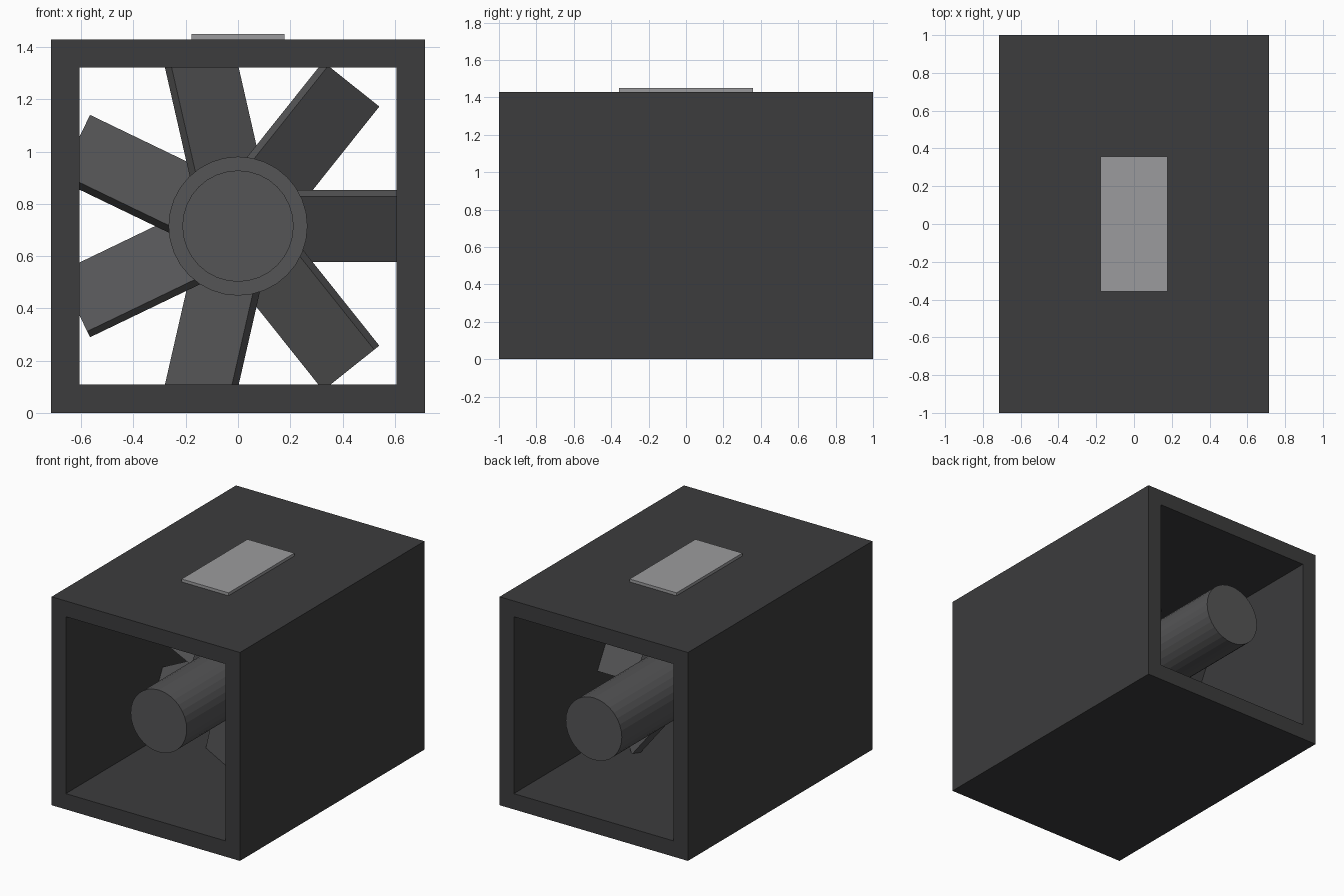
import bpy, bmesh, math
from mathutils import Matrix

if "Cube" in bpy.data.objects:
    bpy.data.objects.remove(bpy.data.objects["Cube"])

AXIS_Z = 0.715      # height of the fan axis
BLADES = 7


def make_material(name, shade):
    mat = bpy.data.materials.new(name)
    mat.diffuse_color = (shade, shade, shade * 1.03, 1)
    mat.use_nodes = True
    mat.node_tree.nodes["Principled BSDF"].inputs["Base Color"].default_value = mat.diffuse_color
    return mat


case_mat = make_material("dark_case", 0.045)
fan_mat = make_material("fan_grey", 0.09)
plate_mat = make_material("light_grey", 0.33)


def finish(name, bm, mat):
    bmesh.ops.recalc_face_normals(bm, faces=bm.faces)
    mesh = bpy.data.meshes.new(name)
    bm.to_mesh(mesh)
    bm.free()
    mesh.materials.append(mat)
    obj = bpy.data.objects.new(name, mesh)
    bpy.context.collection.objects.link(obj)
    return obj


def box(name, size, matrix, mat):
    bm = bmesh.new()
    bmesh.ops.create_cube(bm, size=1, matrix=matrix @ Matrix.Diagonal((*size, 1)))
    return finish(name, bm, mat)


def cylinder_y(name, radius, y0, y1, mat):
    bm = bmesh.new()
    place = Matrix.Translation((0, (y0 + y1) / 2, AXIS_Z)) @ Matrix.Rotation(math.pi / 2, 4, 'X')
    bmesh.ops.create_cone(bm, cap_ends=True, segments=32, radius1=radius,
                          radius2=radius, depth=y1 - y0, matrix=place)
    return finish(name, bm, mat)


# Square duct housing, open at both ends
bm = bmesh.new()
corners = [(-1, -1), (1, -1), (1, 1), (-1, 1)]
loops = [[bm.verts.new((cx * half, y, AXIS_Z + cz * half)) for cx, cz in corners]
         for half, y in [(0.715, -1), (0.715, 1), (0.607, 1), (0.607, -1)]]
for k in range(4):
    a, b = loops[k], loops[(k + 1) % 4]
    for i in range(4):
        j = (i + 1) % 4
        bm.faces.new((a[i], a[j], b[j], b[i]))
finish("housing", bm, case_mat)

# Motor body and the wider hub that carries the blades
cylinder_y("motor", 0.213, -0.86, 1.0, fan_mat)
cylinder_y("hub", 0.266, -0.125, 0.125, fan_mat)

# Pitched flat blades around the hub
for n in range(BLADES):
    place = (Matrix.Translation((0, 0, AXIS_Z))
             @ Matrix.Rotation(-n * math.tau / BLADES, 4, 'Y')
             @ Matrix.Rotation(math.radians(30), 4, 'X')
             @ Matrix.Translation((0.445, 0, 0)))
    box(f"blade_{n + 1}", (0.5, 0.05, 0.289), place, fan_mat)

# Thin plate on top of the housing
box("top_plate", (0.356, 0.714, 0.03), Matrix.Translation((0, 0, 1.435)), plate_mat)
